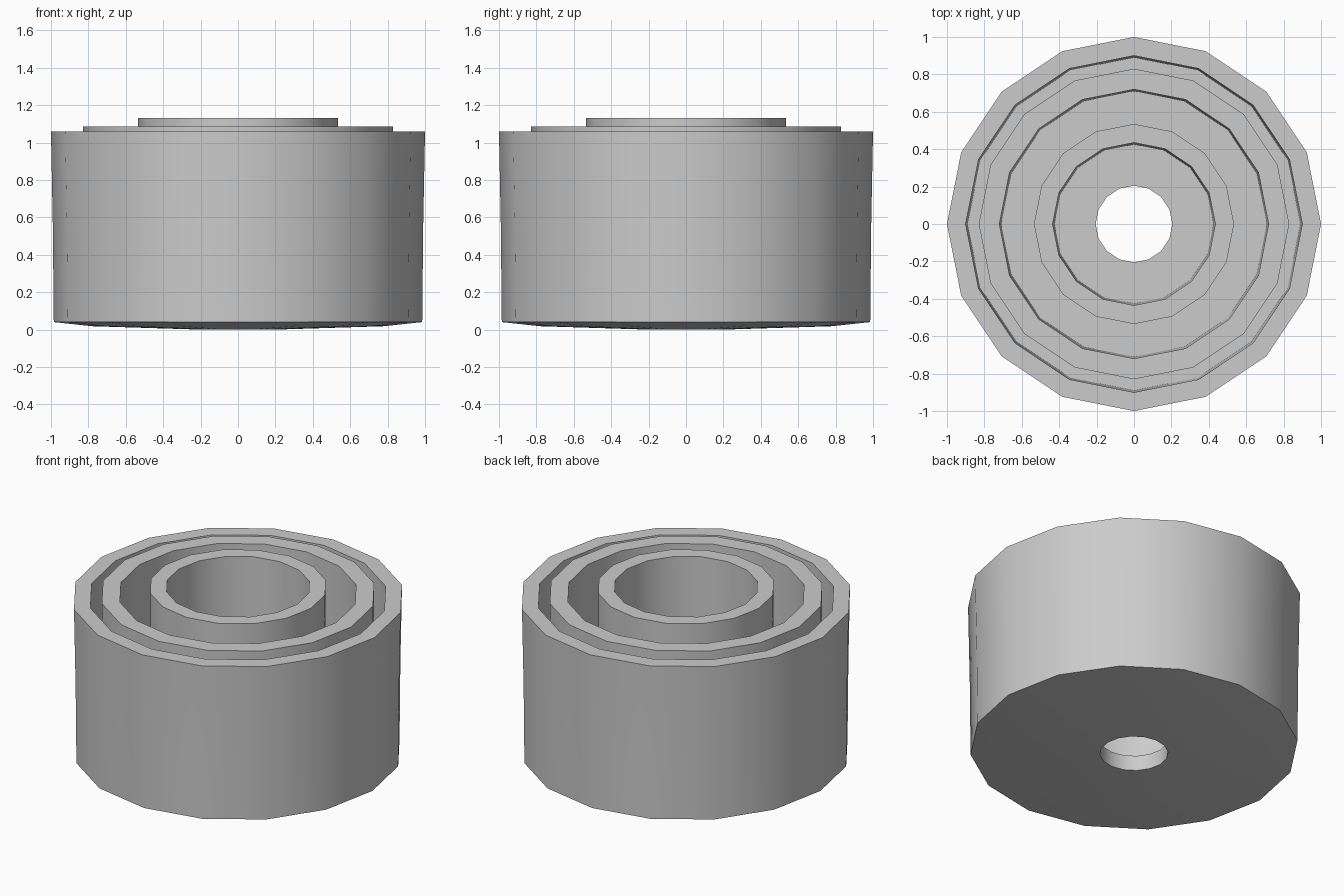
import bpy
import bmesh
from math import cos, sin, tau, radians

SIDES = 16
FLOOR = 0.1

if "Cube" in bpy.data.objects:
    bpy.data.objects.remove(bpy.data.objects["Cube"], do_unlink=True)

grey = bpy.data.materials.new("plain_grey")
grey.use_nodes = True
colour = (0.6, 0.6, 0.6, 1)
grey.diffuse_color = colour
grey.node_tree.nodes["Principled BSDF"].inputs["Base Color"].default_value = colour


def lathe(name, profile, closed=False):
    """Turn a (radius, height) profile around the z axis."""
    bm = bmesh.new()
    rings = [[bm.verts.new((r * cos(tau * i / SIDES), r * sin(tau * i / SIDES), z))
              for i in range(SIDES)] for r, z in profile]
    pairs = list(zip(rings, rings[1:]))
    if closed:
        pairs.append((rings[-1], rings[0]))
    for a, b in pairs:
        for i in range(SIDES):
            j = (i + 1) % SIDES
            bm.faces.new((a[i], a[j], b[j], b[i]))
    mesh = bpy.data.meshes.new(name)
    bm.to_mesh(mesh)
    bm.free()
    mesh.materials.append(grey)
    obj = bpy.data.objects.new(name, mesh)
    bpy.context.collection.objects.link(obj)
    bpy.ops.object.select_all(action="DESELECT")
    obj.select_set(True)
    bpy.context.view_layer.objects.active = obj
    bpy.ops.object.shade_smooth_by_angle(angle=radians(30))
    return obj


# Outer cup: shallow conical underside, wall, floor and central hole
lathe("outer_cup", [
    (0.205, 0), (0.78, 0.018), (0.985, 0.04), (0.99, 0.55), (1, 1.06),
    (0.9, 1.06), (0.89, FLOOR), (0.205, FLOOR),
], closed=True)

# Nested rings rising from the floor
for name, outer, inner, top in (("middle_ring", 0.83, 0.72, 1.085),
                                ("inner_ring", 0.535, 0.435, 1.13)):
    lathe(name, [(outer - 0.01, FLOOR), (outer, top), (inner, top), (inner - 0.01, FLOOR)])
